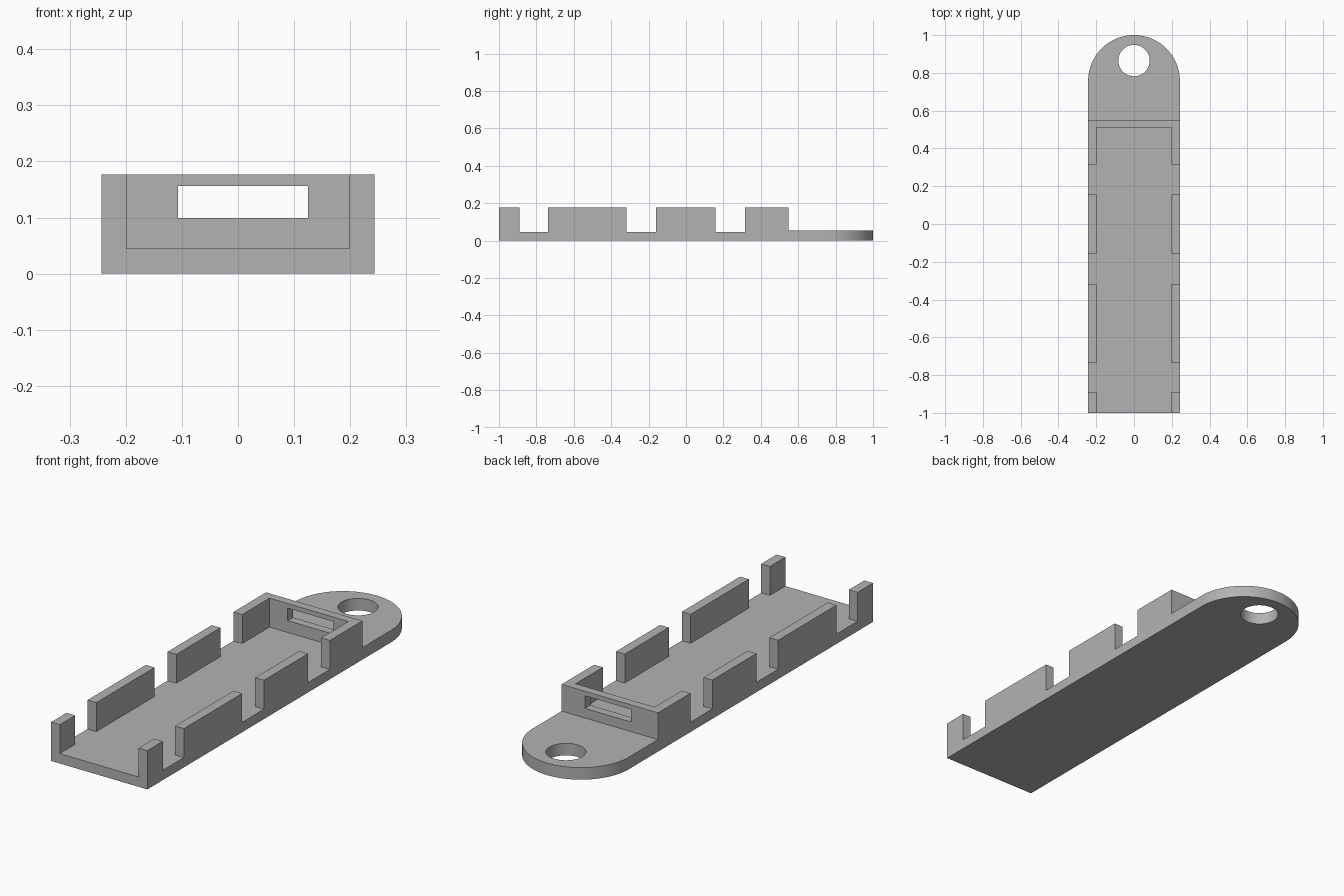
import bpy, bmesh, math

if "Cube" in bpy.data.objects:
    bpy.data.objects.remove(bpy.data.objects["Cube"])

W, INNER = 0.243, 0.199          # half widths: outside, between the walls
FLOOR, TAB, TOP = 0.045, 0.055, 0.177
BACK, BACK_IN = 0.549, 0.511     # outer and inner face of the end wall
NOTCHES = [(-0.889, -0.737), (-0.317, -0.16), (0.157, 0.315)]

grey = bpy.data.materials.new("plain grey")
grey.diffuse_color = (0.45, 0.45, 0.45, 1)
grey.use_nodes = True
grey.node_tree.nodes["Principled BSDF"].inputs["Base Color"].default_value = grey.diffuse_color


def prism(name, outline, z0, z1):
    """Extrude a plan outline (counter-clockwise) from z0 to z1."""
    bm = bmesh.new()
    face = bm.faces.new([bm.verts.new((x, y, z0)) for x, y in outline])
    ext = bmesh.ops.extrude_face_region(bm, geom=[face])["geom"]
    verts = [v for v in ext if isinstance(v, bmesh.types.BMVert)]
    bmesh.ops.translate(bm, verts=verts, vec=(0, 0, z1 - z0))
    bmesh.ops.recalc_face_normals(bm, faces=bm.faces)
    mesh = bpy.data.meshes.new(name)
    bm.to_mesh(mesh)
    bm.free()
    mesh.materials.append(grey)
    obj = bpy.data.objects.new(name, mesh)
    bpy.context.collection.objects.link(obj)
    return obj


def rect(x0, x1, y0, y1):
    return [(x0, y0), (x1, y0), (x1, y1), (x0, y1)]


def arc(cy, r, a0, a1, n):
    return [(r * math.cos(a0 + (a1 - a0) * i / n),
             cy + r * math.sin(a0 + (a1 - a0) * i / n)) for i in range(n + 1)]


# Body: straight sides, rounded hanging end
body = prism("holder_body", [(-W, -1), (W, -1)] + arc(1 - W, W, 0, math.pi, 48), 0, TOP)

# Tray cavity, open at the front, with side notches between the wall segments
right = [(INNER, -1.1)]
for y0, y1 in NOTCHES:
    right += [(INNER, y0), (W + 0.1, y0), (W + 0.1, y1), (INNER, y1)]
right.append((INNER, BACK_IN))
cavity = right + [(-x, y) for x, y in reversed(right)]

cutters = [
    prism("cavity_cutter", cavity, FLOOR, 0.3),
    prism("tab_cutter", rect(-0.4, 0.4, BACK, 1.1), TAB, 0.3),
    prism("slot_cutter", rect(-0.107, 0.125, 0.45, 0.65), 0.099, 0.156),
    prism("hole_cutter", arc(0.865, 0.083, 0, math.tau, 64)[:-1], -0.1, 0.3),
]

bpy.context.view_layer.objects.active = body
body.select_set(True)
for cutter in cutters:
    mod = body.modifiers.new(cutter.name, "BOOLEAN")
    mod.operation, mod.solver, mod.object = "DIFFERENCE", "EXACT", cutter
    bpy.ops.object.modifier_apply(modifier=mod.name)
    bpy.data.objects.remove(cutter)

# Smooth the curved edges, keep corners sharp
bpy.ops.object.shade_smooth_by_angle(angle=math.radians(30))
